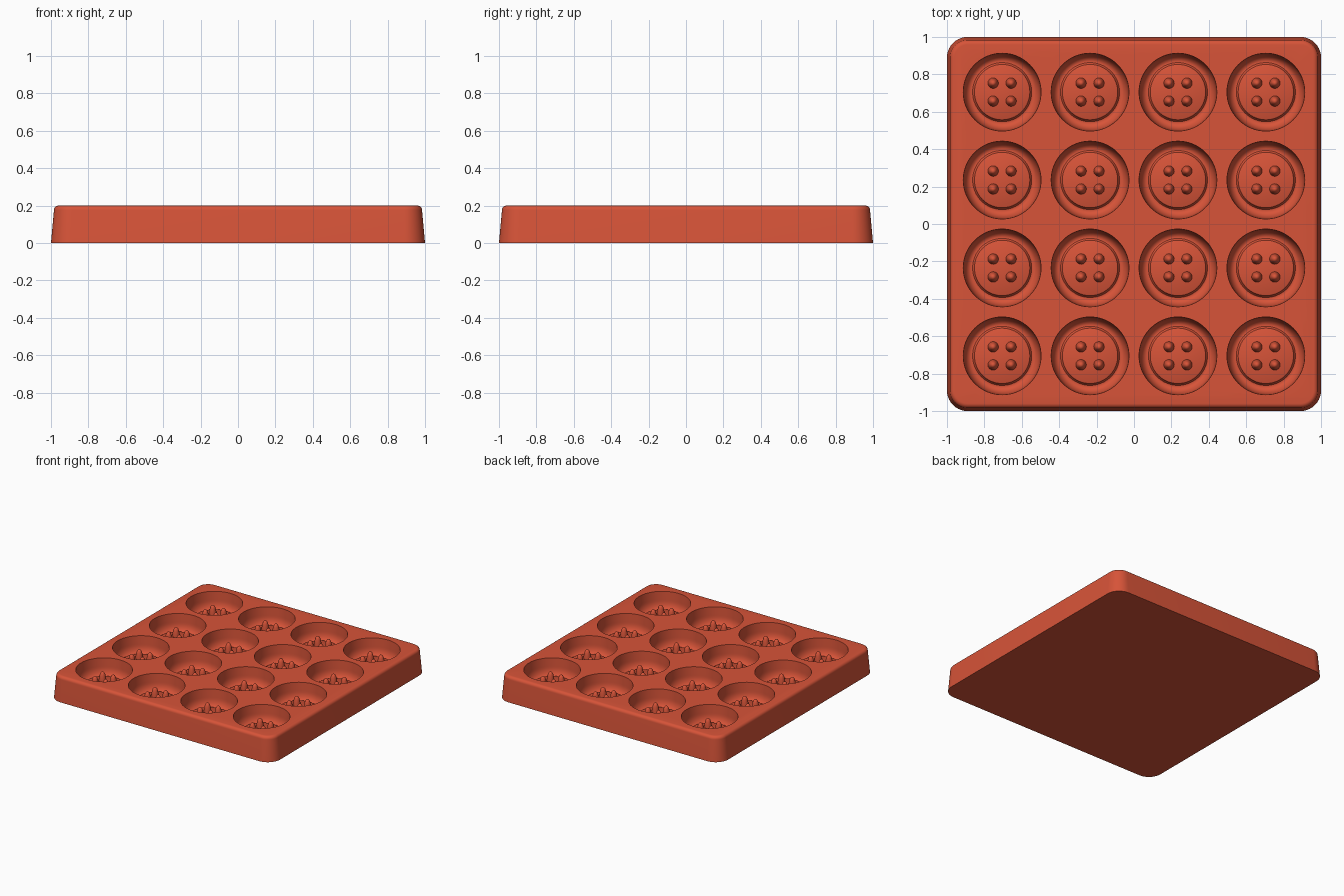
import bpy, bmesh
from math import sin, cos, pi, radians

cube = bpy.data.objects.get("Cube")
if cube:
    bpy.data.objects.remove(cube, do_unlink=True)

clay = bpy.data.materials.new("terracotta_red")
clay.use_nodes = True
COLOUR = (0.68, 0.088, 0.04, 1)
clay.diffuse_color = COLOUR
clay.node_tree.nodes["Principled BSDF"].inputs["Base Color"].default_value = COLOUR

PITCH = 0.47
CENTRES = [((i - 1.5) * PITCH, (j - 1.5) * PITCH) for i in range(4) for j in range(4)]


def skin(bm, loops):
    """Bridge closed rings of points, bottom to top, and cap both ends."""
    rings = [[bm.verts.new(p) for p in loop] for loop in loops]
    for a, b in zip(rings, rings[1:]):
        n = len(a)
        for k in range(n):
            bm.faces.new((a[k], a[(k + 1) % n], b[(k + 1) % n], b[k]))
    bm.faces.new(list(reversed(rings[0])))
    bm.faces.new(rings[-1])


def circle(cx, cy, r, z, n):
    return [(cx + r * cos(2 * pi * k / n), cy + r * sin(2 * pi * k / n), z) for k in range(n)]


def rounded_square(half, z, core=0.89, steps=10):
    pts = []
    for q, (sx, sy) in enumerate(((1, 1), (-1, 1), (-1, -1), (1, -1))):
        for k in range(steps + 1):
            a = (q + k / steps) * pi / 2
            pts.append((sx * core + (half - core) * cos(a),
                        sy * core + (half - core) * sin(a), z))
    return pts


def make_object(name, bm):
    bmesh.ops.recalc_face_normals(bm, faces=bm.faces)
    mesh = bpy.data.meshes.new(name)
    bm.to_mesh(mesh)
    bm.free()
    mesh.materials.append(clay)
    obj = bpy.data.objects.new(name, mesh)
    bpy.context.collection.objects.link(obj)
    return obj


def activate(obj):
    bpy.ops.object.select_all(action='DESELECT')
    obj.select_set(True)
    bpy.context.view_layer.objects.active = obj


# Tapered tray with rounded corners and a softened top edge
bm = bmesh.new()
FILLET = 0.025
loops = [rounded_square(1.0, 0)]
for k in range(7):
    a = k / 6 * pi / 2
    loops.append(rounded_square(0.984 - FILLET + FILLET * cos(a), 0.2 - FILLET + FILLET * sin(a)))
skin(bm, loops)
tray = make_object("mould_tray", bm)

# Button-shaped cavities: curved wall, rounded groove, raised middle
bm = bmesh.new()
cavity = [(0.142, 0.084), (0.148, 0.081), (0.153, 0.07), (0.158, 0.064)]
for k in range(9):
    a = k / 8 * pi / 2
    cavity.append((0.164 + 0.04 * sin(a), 0.133 - 0.07 * cos(a)))
cavity += [(0.208, 0.2), (0.209, 0.23)]
for cx, cy in CENTRES:
    skin(bm, [circle(cx, cy, r, z, 64) for r, z in cavity])
cutter = make_object("cavity_cutter", bm)
cutter.hide_render = True

cut = tray.modifiers.new("cavities", 'BOOLEAN')
cut.operation = 'DIFFERENCE'
cut.solver = 'EXACT'
cut.object = cutter
activate(tray)
bpy.ops.object.modifier_apply(modifier=cut.name)
bpy.data.objects.remove(cutter, do_unlink=True)

# Four round-tipped pegs in each cavity
bm = bmesh.new()
peg = [(0.029, 0.075), (0.028, 0.09), (0.025, 0.11), (0.021, 0.13),
       (0.016, 0.143), (0.01, 0.151), (0.004, 0.154)]
for cx, cy in CENTRES:
    for sx in (-1, 1):
        for sy in (-1, 1):
            skin(bm, [circle(cx + sx * 0.048, cy + sy * 0.048, r, z, 20) for r, z in peg])
pegs = make_object("hole_pegs", bm)

for obj in (tray, pegs):
    activate(obj)
    bpy.ops.object.shade_smooth_by_angle(angle=radians(35))
